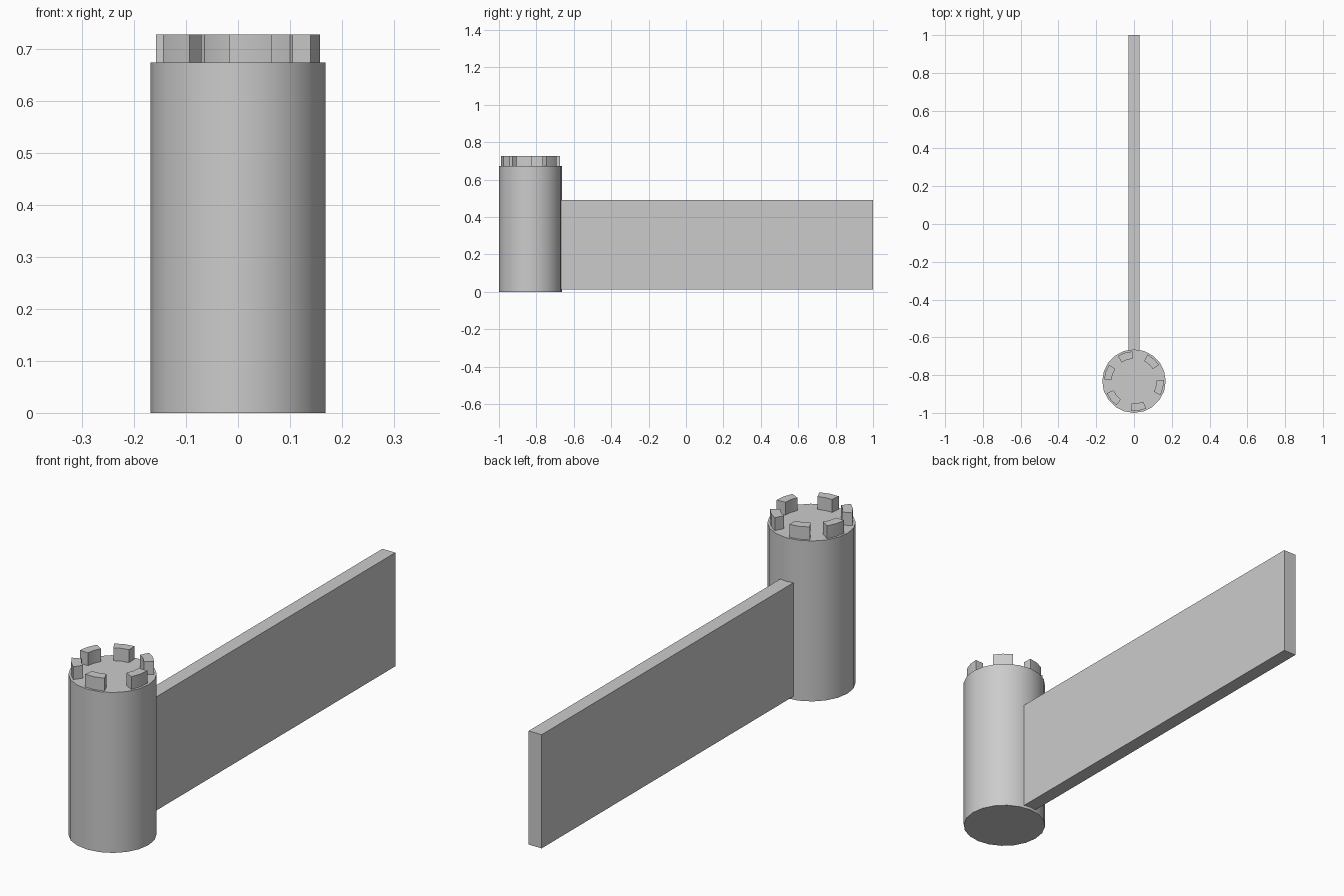
import bpy
import bmesh
from math import sin, cos, radians

cube = bpy.data.objects.get("Cube")
if cube:
    bpy.data.objects.remove(cube, do_unlink=True)

stone = bpy.data.materials.new("stone_grey")
stone.use_nodes = True
colour = (0.6, 0.6, 0.6, 1)
stone.diffuse_color = colour
stone.node_tree.nodes["Principled BSDF"].inputs["Base Color"].default_value = colour

CENTRE_Y = -0.832
RADIUS = 0.168
TOWER_TOP = 0.673


def prism(name, outline, bottom, top):
    """Extrude a closed xy outline (anticlockwise) from bottom to top."""
    bm = bmesh.new()
    base = bm.faces.new([bm.verts.new((x, y, bottom)) for x, y in outline])
    moved = bmesh.ops.extrude_face_region(bm, geom=[base], use_keep_orig=True)
    verts = [v for v in moved["geom"] if isinstance(v, bmesh.types.BMVert)]
    bmesh.ops.translate(bm, verts=verts, vec=(0, 0, top - bottom))
    bmesh.ops.recalc_face_normals(bm, faces=bm.faces)
    mesh = bpy.data.meshes.new(name)
    bm.to_mesh(mesh)
    bm.free()
    mesh.materials.append(stone)
    obj = bpy.data.objects.new(name, mesh)
    bpy.context.collection.objects.link(obj)
    return obj


def arc(radius, angles):
    return [(radius * cos(radians(a)), CENTRE_Y + radius * sin(radians(a))) for a in angles]


def smooth(obj):
    bpy.ops.object.select_all(action="DESELECT")
    obj.select_set(True)
    bpy.context.view_layer.objects.active = obj
    bpy.ops.object.shade_smooth_by_angle(angle=radians(30))


# Round tower
smooth(prism("tower", arc(RADIUS, range(0, 360, 18)), 0, TOWER_TOP))

# Ring of curved battlements
for i, a in enumerate((48, 108, 162, 219, 279, 347)):
    steps = (a - 15, a, a + 15)
    outline = arc(0.158, steps) + arc(0.119, reversed(steps))
    smooth(prism(f"battlement_{i + 1}", outline, TOWER_TOP, 0.727))

# Straight wall running back from the tower
prism("wall", [(-0.03, -0.69), (0.03, -0.69), (0.03, 1), (-0.03, 1)], 0.013, 0.49)
